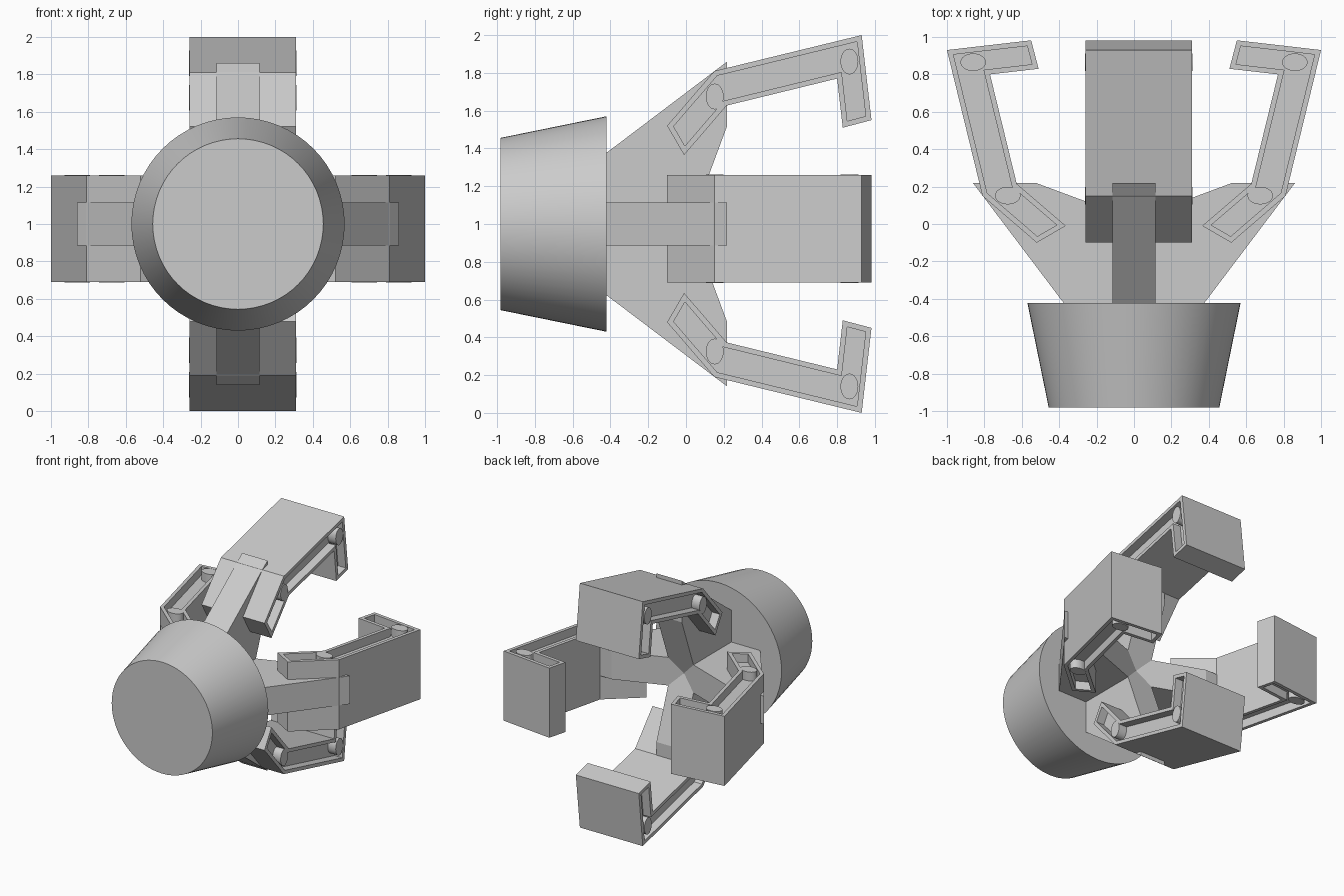
import bpy, bmesh, math
from mathutils import Vector

cube = bpy.data.objects.get("Cube")
if cube:
    bpy.data.objects.remove(cube, do_unlink=True)

grey = bpy.data.materials.new("plain_grey")
grey.use_nodes = True
COLOUR = (0.6, 0.6, 0.6, 1)
grey.diffuse_color = COLOUR
grey.node_tree.nodes["Principled BSDF"].inputs["Base Color"].default_value = COLOUR

AXIS_Z = 1.0
OFFSET = 0.025      # sideways shift of the fingers
HALF = 0.285        # half width of a finger
POCKET = 0.07       # depth of the side pockets

# Placement of (width, along, radius) coordinates around the central axis
PLACES = {
    "top": lambda w, y, r: Vector((w, y, AXIS_Z + r)),
    "bottom": lambda w, y, r: Vector((w, y, AXIS_Z - r)),
    "left": lambda w, y, r: Vector((r, y, AXIS_Z - w)),
    "right": lambda w, y, r: Vector((-r, y, AXIS_Z - w)),
}

# Profiles as (along, radius)
FINGER = [(-0.10, 0.52), (0.15, 0.81), (0.93, 1.0), (0.982, 0.55),
          (0.83, 0.51), (0.80, 0.77), (0.215, 0.627), (-0.01, 0.365)]
FIN = [(-0.43, 0), (-0.43, 0.37), (0.218, 0.86), (0.218, 0.52), (0.025, 0)]
PINS = [(0.152, 0.675), (0.865, 0.86)]


def finish(bm, name):
    bmesh.ops.recalc_face_normals(bm, faces=bm.faces)
    mesh = bpy.data.meshes.new(name)
    bm.to_mesh(mesh)
    bm.free()
    mesh.materials.append(grey)
    obj = bpy.data.objects.new(name, mesh)
    bpy.context.collection.objects.link(obj)
    return obj


def prism(name, profile, low, high, place, pocket=0):
    """Extrude a profile across the width, with optional pockets in both ends."""
    bm = bmesh.new()
    ends = [[bm.verts.new(place(w, y, r)) for y, r in profile] for w in (low, high)]
    caps = [bm.faces.new(ring) for ring in ends]
    n = len(profile)
    for i in range(n):
        j = (i + 1) % n
        bm.faces.new((ends[0][i], ends[0][j], ends[1][j], ends[1][i]))
    bmesh.ops.recalc_face_normals(bm, faces=bm.faces)
    if pocket:
        for cap in caps:
            inward = -cap.normal.copy()
            bmesh.ops.inset_region(bm, faces=[cap], thickness=0.028, use_even_offset=True)
            floor = bmesh.ops.extrude_discrete_faces(bm, faces=[cap])["faces"][0]
            bmesh.ops.translate(bm, verts=floor.verts, vec=inward * pocket)
    return finish(bm, name)


def smooth(obj):
    bpy.ops.object.select_all(action="DESELECT")
    obj.select_set(True)
    bpy.context.view_layer.objects.active = obj
    bpy.ops.object.shade_smooth_by_angle(angle=math.radians(35))


# Tapered base
bpy.ops.mesh.primitive_cone_add(vertices=64, radius1=0.57, radius2=0.456, depth=0.56,
                                location=(0, -0.702, AXIS_Z), rotation=(math.pi / 2, 0, 0))
base = bpy.context.object
base.name = "base"
base.data.materials.append(grey)
smooth(base)

# Four fins, pocketed fingers and their hinge pins
for side, place in PLACES.items():
    prism(side + "_fin", FIN, -0.115, 0.115, place)
    low, high = OFFSET - HALF, OFFSET + HALF
    prism(side + "_finger", FINGER, low, high, place, POCKET)
    for label, (y, r) in zip(("elbow", "tip"), PINS):
        oval = [(y + 0.047 * math.cos(a), r + 0.068 * math.sin(a))
                for a in (math.tau * i / 32 for i in range(32))]
        for end, a, b in (("a", low - 0.002, low + POCKET + 0.01),
                          ("b", high - POCKET - 0.01, high + 0.002)):
            smooth(prism(f"{side}_{label}_pin_{end}", oval, a, b, place))
